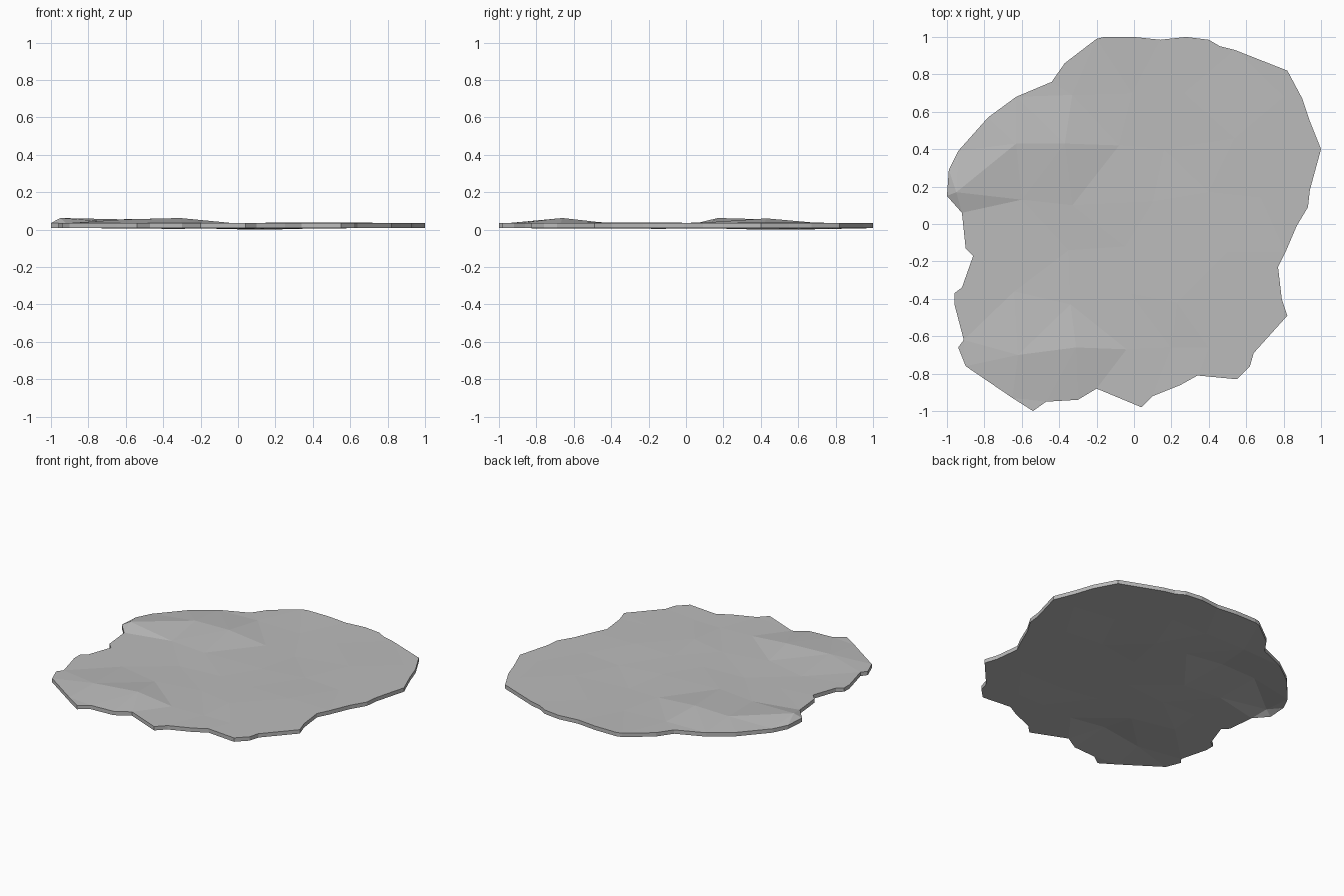
import bpy
import bmesh
from mathutils import Vector
from mathutils.geometry import delaunay_2d_cdt

default_cube = bpy.data.objects.get("Cube")
if default_cube:
    bpy.data.objects.remove(default_cube, do_unlink=True)

SCALE = 0.01          # plan coordinates are in hundredths
HEIGHT_SCALE = 0.001  # heights are in thousandths
RIM_HEIGHT = 0.035
THICKNESS = 0.027

# Ragged rim of the slab, clockwise from the back
RIM = [
    (-16, 100), (0, 100), (14, 98.5), (28, 100), (40, 98.5), (46, 95), (54, 93),
    (82, 82), (90, 67), (94, 55), (100, 40), (94, 18), (93, 9), (87, -1),
    (81, -15), (77, -23), (79, -40), (82, -49), (64, -69), (62, -76),
    (55, -83), (34, -81), (25, -86), (10, -92), (4, -98), (-20, -88),
    (-30, -94), (-47, -95), (-54, -100), (-65, -93), (-90, -76), (-94, -66),
    (-91, -62), (-96, -43), (-96, -37), (-92, -34), (-86, -17), (-90, -13),
    (-92, 6), (-100, 15), (-99, 29), (-94, 39), (-78, 57), (-63, 68),
    (-44, 76), (-37, 86), (-20, 99),
]

# Raised ridges: each is a polyline of (x, y, height)
LEFT_RIDGE = [(-95, 17, 62), (-63, 43, 55), (-37, 43, 60)]
LEFT_FOOT = [(-60, 13, 36), (-33, 10, 38)]
FRONT_RIDGE = [(-62, -70, 54), (-31, -66, 62), (-4, -67, 36)]

# Gentle dips and swells over the rest of the top
SWELLS = [
    (-33, 69, 37), (-1, 70, 29), (-8, 42, 34), (16, 40, 27), (27, 70, 34),
    (80, 68, 35), (54, 46, 39), (85, 42, 35), (40, 17, 33), (10, 12, 34),
    (-5, -12, 34), (-35, -14, 31), (-62, -14, 35), (50, -15, 38),
    (20, -14, 35), (-2, -37, 34), (23, -42, 38), (40, -66, 35),
    (20, -66, 33), (58, -42, 36), (-34, -43, 36), (-64, -36, 34), (68, 14, 35),
]


def make_material(name, color):
    material = bpy.data.materials.new(name)
    material.use_nodes = True
    material.diffuse_color = color
    shader = next(n for n in material.node_tree.nodes if n.type == "BSDF_PRINCIPLED")
    shader.inputs["Base Color"].default_value = color
    shader.inputs["Roughness"].default_value = 0.9
    return material


def chain(start, count, closed=False):
    """Index pairs joining consecutive points."""
    last = count if closed else count - 1
    return [(start + i, start + (i + 1) % count) for i in range(last)]


def build_slab():
    # Gather the points, keeping the rim and ridges as fixed edges
    points = [Vector((x * SCALE, y * SCALE)) for x, y in RIM]
    heights = [RIM_HEIGHT] * len(RIM)
    edges = chain(0, len(RIM), closed=True)
    for group in (LEFT_RIDGE, LEFT_FOOT, FRONT_RIDGE, SWELLS):
        if group is not SWELLS:
            edges += chain(len(points), len(group))
        for x, y, height in group:
            points.append(Vector((x * SCALE, y * SCALE)))
            heights.append(height * HEIGHT_SCALE)

    # Triangulate inside the rim
    boundary = list(reversed(range(len(RIM))))
    flat, _, triangles, origins, _, _ = delaunay_2d_cdt(
        points, edges, [boundary], 1, 1e-5)

    # Faceted top surface
    bm = bmesh.new()
    verts = []
    for position, source in zip(flat, origins):
        z = heights[source[0]] if source else RIM_HEIGHT
        verts.append(bm.verts.new((position.x, position.y, z)))
    for triangle in triangles:
        bm.faces.new([verts[i] for i in triangle])

    # Underside repeats the top, joined by a vertical rim
    result = bmesh.ops.extrude_face_region(bm, geom=bm.faces[:], use_keep_orig=True)
    lower = [e for e in result["geom"] if isinstance(e, bmesh.types.BMVert)]
    bmesh.ops.translate(bm, verts=lower, vec=(0, 0, -THICKNESS))
    bmesh.ops.recalc_face_normals(bm, faces=bm.faces[:])

    mesh = bpy.data.meshes.new("stone_slab")
    bm.to_mesh(mesh)
    bm.free()
    slab = bpy.data.objects.new("stone_slab", mesh)
    bpy.context.collection.objects.link(slab)
    mesh.materials.append(make_material("grey stone", (0.5, 0.5, 0.5, 1)))
    return slab


build_slab()
